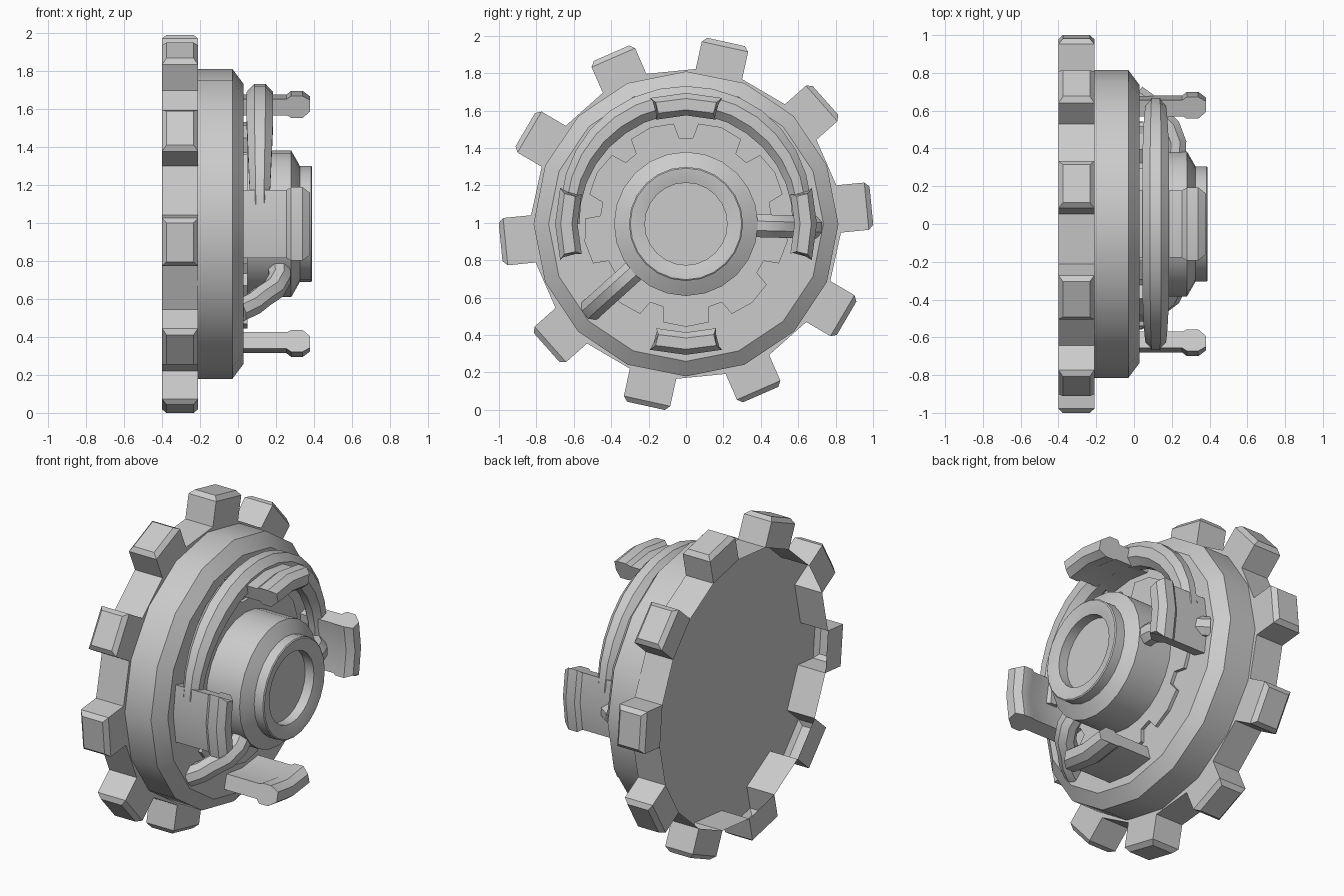
import bpy, bmesh
from math import sin, cos, radians, pi
from mathutils import Vector

if "Cube" in bpy.data.objects:
    bpy.data.objects.remove(bpy.data.objects["Cube"])

CZ = 0.994  # height of the axle, which runs along x


def polar(x, r, a, t=0.0):
    """Point at radius r, angle a around the axle, with tangential offset t."""
    return Vector((x, r * cos(a) - t * sin(a), CZ + r * sin(a) + t * cos(a)))


def finish(bm, name, smooth=True, angle=30):
    bmesh.ops.remove_doubles(bm, verts=bm.verts, dist=1e-5)
    bmesh.ops.recalc_face_normals(bm, faces=bm.faces)
    me = bpy.data.meshes.new(name)
    bm.to_mesh(me)
    bm.free()
    ob = bpy.data.objects.new(name, me)
    bpy.context.collection.objects.link(ob)
    if smooth:
        bpy.ops.object.select_all(action='DESELECT')
        ob.select_set(True)
        bpy.context.view_layer.objects.active = ob
        bpy.ops.object.shade_smooth_by_angle(angle=radians(angle))
    return ob


def skin(bm, rings, closed=False, caps=True):
    """Bridge a list of equal point loops; optionally cap both ends."""
    vs = [[bm.verts.new(p) for p in ring] for ring in rings]
    n = len(vs[0])
    pairs = list(zip(vs, vs[1:])) + ([(vs[-1], vs[0])] if closed else [])
    for a, b in pairs:
        for i in range(n):
            j = (i + 1) % n
            bm.faces.new((a[i], a[j], b[j], b[i]))
    if caps and not closed:
        bm.faces.new(vs[0][::-1])
        bm.faces.new(vs[-1])


def lathe(name, profile, sides, turn=0.0):
    """Turn (x, radius) points around the axle, flat caps at both ends."""
    bm = bmesh.new()
    skin(bm, [[polar(x, r, turn + 2 * pi * i / sides) for i in range(sides)]
              for x, r in profile])
    return finish(bm, name)


# Toothed rim: open-backed shell with ten hollow, chamfered teeth
TEETH, XB, XF, ROOT, HALF = 10, -0.40, -0.21, 0.82, 0.127
bm = bmesh.new()
outline = []
for k in range(TEETH):
    a, b = radians(5.6 + 36 * k), radians(5.6 + 36 * (k + 1))

    def block(r, inset):
        return [polar(x, r, a, t) for x, t in
                ((XB + inset, -HALF + inset), (XF - inset, -HALF + inset),
                 (XF - inset, HALF - inset), (XB + inset, HALF - inset))]
    rings = [[bm.verts.new(p) for p in block(r, i)]
             for r, i in ((ROOT, 0), (0.97, 0), (0.996, 0.024))]
    for lo, hi in zip(rings, rings[1:]):
        for i in range(4):
            j = (i + 1) % 4
            bm.faces.new((lo[i], lo[j], hi[j], hi[i]))
    bm.faces.new(rings[-1])
    # rim wall to the next tooth
    bm.faces.new([bm.verts.new(p) for p in (
        polar(XB, ROOT, a, HALF), polar(XF, ROOT, a, HALF),
        polar(XF, ROOT, b, -HALF), polar(XB, ROOT, b, -HALF))])
    outline += [polar(XF, ROOT, a, -HALF), polar(XF, ROOT, a, HALF)]
bm.faces.new([bm.verts.new(p) for p in outline])
finish(bm, "toothed_rim", smooth=False)

# Main drum with chamfered front, and hub with recessed bore
lathe("drum", [(-0.213, 0.815), (-0.03, 0.815), (0.03, 0.735)], 16)
lathe("hub", [(0.02, 0.385), (0.28, 0.385), (0.32, 0.315), (0.325, 0.305),
              (0.385, 0.305), (0.39, 0.298), (0.39, 0.295), (0.37, 0.22),
              (0.31, 0.22)], 24)

# Thin notched plate around the hub, nine lobes
loop = []
for k in range(9):
    c = 270 + 40 * k
    loop += [(0.46, c - 15.5), (0.54, c - 13), (0.55, c),
             (0.54, c + 13), (0.46, c + 15.5)]
bm = bmesh.new()
skin(bm, [[polar(x, r, radians(d)) for r, d in loop] for x in (0.02, 0.05)])
finish(bm, "notched_plate", smooth=False)

# Four hooked clips: a cross-section swept along a short arc
section = [(0.02, 0.59), (0.26, 0.59), (0.28, 0.58), (0.34, 0.58),
           (0.38, 0.61), (0.38, 0.67), (0.34, 0.70), (0.28, 0.70),
           (0.255, 0.68), (0.02, 0.68)]
for k, place in enumerate(("right", "top", "left", "bottom")):
    bm = bmesh.new()
    rings = []
    for s in (-1, 0, 1):
        ring = []
        for x, r in section:
            half = 14 if x > 0.36 else (16 if x > 0.27 else 15.2)
            ring.append(polar(x, r, radians(90 * k + s * half)))
        rings.append(ring)
    skin(bm, rings)
    finish(bm, "clip_" + place)

# Half-ring cable over the top, thickest in the middle
bm = bmesh.new()
rings = []
for i in range(17):
    a = pi * i / 16
    s = sin(a)
    rad = 0.052 + 0.028 * min(1.0, s * 1.2)
    mid = 0.618 + 0.045 * s
    rings.append([polar(0.115 + rad * 0.95 * cos(q), mid + rad * sin(q), a)
                  for q in (2 * pi * (j + 0.5) / 8 for j in range(8))])
skin(bm, rings)
finish(bm, "half_ring", angle=25)

# Two bent pipes from the hub down to the drum face
path = [Vector(p) for p in ((0.33, 0.215), (0.43, 0.22), (0.51, 0.19),
                            (0.575, 0.125), (0.63, 0.08), (0.68, 0.01))]
for name, deg in (("pipe_right", -1.5), ("pipe_lower_left", 222)):
    bm = bmesh.new()
    rings = []
    for i, p in enumerate(path):
        d = (path[min(i + 1, len(path) - 1)] - path[max(i - 1, 0)]).normalized()
        n = Vector((-d.y, d.x))
        ring = []
        for j in range(8):
            q = 2 * pi * (j + 0.5) / 8
            c = p + n * 0.062 * cos(q)
            ring.append(polar(c.y, c.x, radians(deg), 0.066 * sin(q)))
        rings.append(ring)
    skin(bm, rings)
    finish(bm, name)
